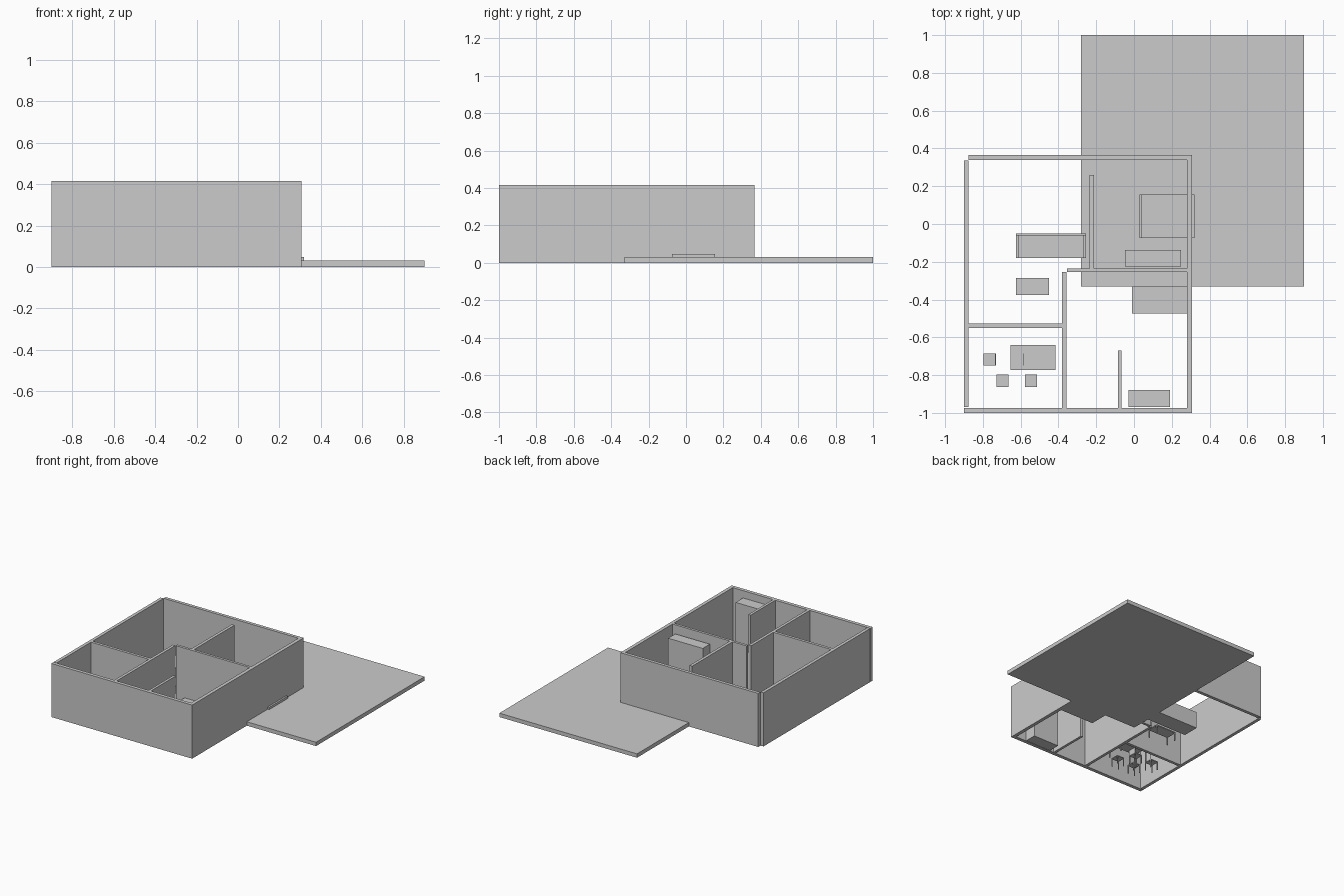
import bpy, bmesh
from mathutils import Matrix, Vector

if "Cube" in bpy.data.objects:
    bpy.data.objects.remove(bpy.data.objects["Cube"])

grey = bpy.data.materials.new("plain grey")
grey.diffuse_color = (0.6, 0.6, 0.6, 1)
grey.use_nodes = True
grey.node_tree.nodes["Principled BSDF"].inputs["Base Color"].default_value = grey.diffuse_color


def boxes(name, *spans):
    """One object made of boxes, each given as (x0, x1, y0, y1, z0, z1)."""
    bm = bmesh.new()
    for x0, x1, y0, y1, z0, z1 in spans:
        mat = Matrix.Translation(Vector((x0 + x1, y0 + y1, z0 + z1)) / 2)
        mat = mat @ Matrix.Diagonal((x1 - x0, y1 - y0, z1 - z0, 1))
        bmesh.ops.create_cube(bm, size=1, matrix=mat)
    mesh = bpy.data.meshes.new(name)
    bm.to_mesh(mesh)
    bm.free()
    mesh.materials.append(grey)
    obj = bpy.data.objects.new(name, mesh)
    bpy.context.collection.objects.link(obj)
    return obj


def legged(name, x0, x1, y0, y1, top, thick, leg, back=0):
    """Flat top on four corner legs, with an optional thin back on the +x edge."""
    parts = [(x0, x1, y0, y1, top - thick, top)]
    for x in (x0, x1 - leg):
        for y in (y0, y1 - leg):
            parts.append((x, x + leg, y, y + leg, 0, top - thick))
    if back:
        parts.append((x1 - 0.004, x1, y0, y1, top, back))
    return boxes(name, *parts)


H = 0.415

# Ground slab
boxes("floor_slab", (-0.28, 0.90, -0.33, 1.0, 0, 0.03))

# Outer walls
boxes("left_wall", (-0.90, -0.875, -0.97, 0.337, 0, H))
boxes("front_wall", (-0.90, 0.28, -1.0, -0.973, 0, H))
boxes("right_wall", (0.28, 0.307, -1.0, 0.34, 0, H))
boxes("back_wall", (-0.875, 0.307, 0.34, 0.365, 0, H))

# Partitions
boxes("bedroom_partition", (-0.235, -0.212, -0.235, 0.26, 0, H))
boxes("middle_partition", (-0.355, 0.28, -0.255, -0.235, 0, H))
boxes("kitchen_side_partition", (-0.38, -0.358, -0.973, -0.255, 0, H))
boxes("kitchen_back_partition", (-0.875, -0.38, -0.55, -0.528, 0, H))
boxes("short_partition", (-0.085, -0.065, -0.973, -0.67, 0, H))

# Wardrobes
boxes("front_wardrobe", (-0.03, 0.19, -0.97, -0.88, 0, 0.36))
boxes("back_wardrobe", (-0.047, 0.25, -0.225, -0.138, 0, 0.35))

# Beds
boxes("single_bed", (-0.01, 0.28, -0.475, -0.33, 0, 0.08))
boxes("double_bed", (0.04, 0.32, -0.075, 0.155, 0, 0.048),
      (0.03, 0.04, -0.075, 0.155, 0, 0.10))

# Sofa: seat, back and two arms
boxes("sofa", (-0.61, -0.27, -0.18, -0.062, 0, 0.06),
      (-0.625, -0.255, -0.062, -0.05, 0, 0.13),
      (-0.625, -0.61, -0.18, -0.062, 0, 0.09),
      (-0.27, -0.255, -0.18, -0.062, 0, 0.09))

# Tables
legged("coffee_table", -0.625, -0.45, -0.375, -0.285, 0.07, 0.008, 0.008)
legged("dining_table", -0.655, -0.415, -0.772, -0.64, 0.115, 0.008, 0.008)

# Dining chairs and stools
for i, x in enumerate((-0.797, -0.65)):
    legged(f"chair_{i + 1}", x, x + 0.066, -0.75, -0.685, 0.068, 0.006, 0.006, back=0.14)
for i, x in enumerate((-0.728, -0.578)):
    legged(f"stool_{i + 1}", x, x + 0.064, -0.862, -0.798, 0.068, 0.006, 0.006)
